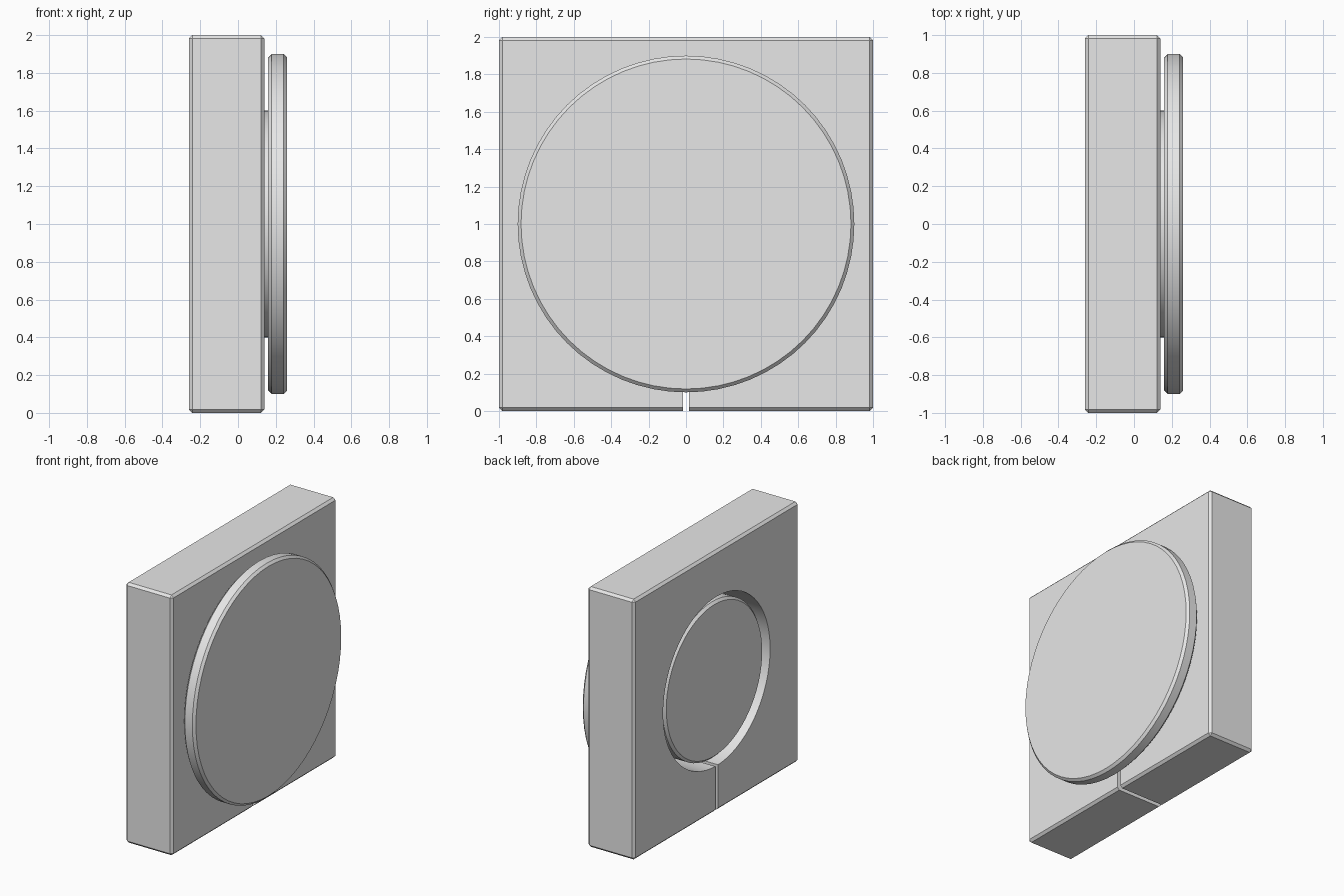
import bpy
from math import pi, radians

cube = bpy.data.objects.get("Cube")
if cube:
    bpy.data.objects.remove(cube, do_unlink=True)

grey = bpy.data.materials.new("light grey")
grey.use_nodes = True
grey.diffuse_color = (0.8, 0.8, 0.8, 1)
grey.node_tree.nodes["Principled BSDF"].inputs["Base Color"].default_value = (0.8, 0.8, 0.8, 1)

BEVEL = 0.018


def finish(name):
    obj = bpy.context.object
    obj.name = name
    bpy.ops.object.transform_apply(location=False, rotation=True, scale=True)
    obj.data.materials.append(grey)
    return obj


def box(name, x0, x1, width, z0, z1):
    bpy.ops.mesh.primitive_cube_add(size=1, location=((x0 + x1) / 2, 0, (z0 + z1) / 2))
    bpy.context.object.scale = (x1 - x0, width, z1 - z0)
    return finish(name)


def cylinder(name, x0, x1, radius):
    bpy.ops.mesh.primitive_cylinder_add(vertices=64, radius=radius, depth=x1 - x0,
                                        location=((x0 + x1) / 2, 0, 1), rotation=(0, pi / 2, 0))
    return finish(name)


def chamfer(obj):
    mod = obj.modifiers.new("chamfer", 'BEVEL')
    mod.width = BEVEL
    mod.segments = 1
    mod.limit_method = 'ANGLE'
    mod.angle_limit = radians(40)


def apply_all(obj):
    bpy.ops.object.select_all(action='DESELECT')
    obj.select_set(True)
    bpy.context.view_layer.objects.active = obj
    for mod in list(obj.modifiers):
        bpy.ops.object.modifier_apply(modifier=mod.name)
    bpy.ops.object.shade_smooth_by_angle(angle=radians(30))


# Square housing with a round bore and a narrow slit below it
housing = box("housing", -0.26, 0.14, 2, 0, 2)
chamfer(housing)
cutters = [cylinder("bore_cutter", -0.5, 0.5, 0.65),
           box("slit_cutter", -0.5, 0.5, 0.032, -0.2, 0.6)]
for cutter in cutters:
    mod = housing.modifiers.new(cutter.name, 'BOOLEAN')
    mod.operation = 'DIFFERENCE'
    mod.solver = 'EXACT'
    mod.object = cutter
apply_all(housing)
for cutter in cutters:
    bpy.data.objects.remove(cutter, do_unlink=True)

# Shaft inside the bore, carrying the wide disc
for name, x0, x1, radius in (("shaft", -0.24, 0.18, 0.6), ("disc", 0.16, 0.26, 0.9)):
    part = cylinder(name, x0, x1, radius)
    chamfer(part)
    apply_all(part)
